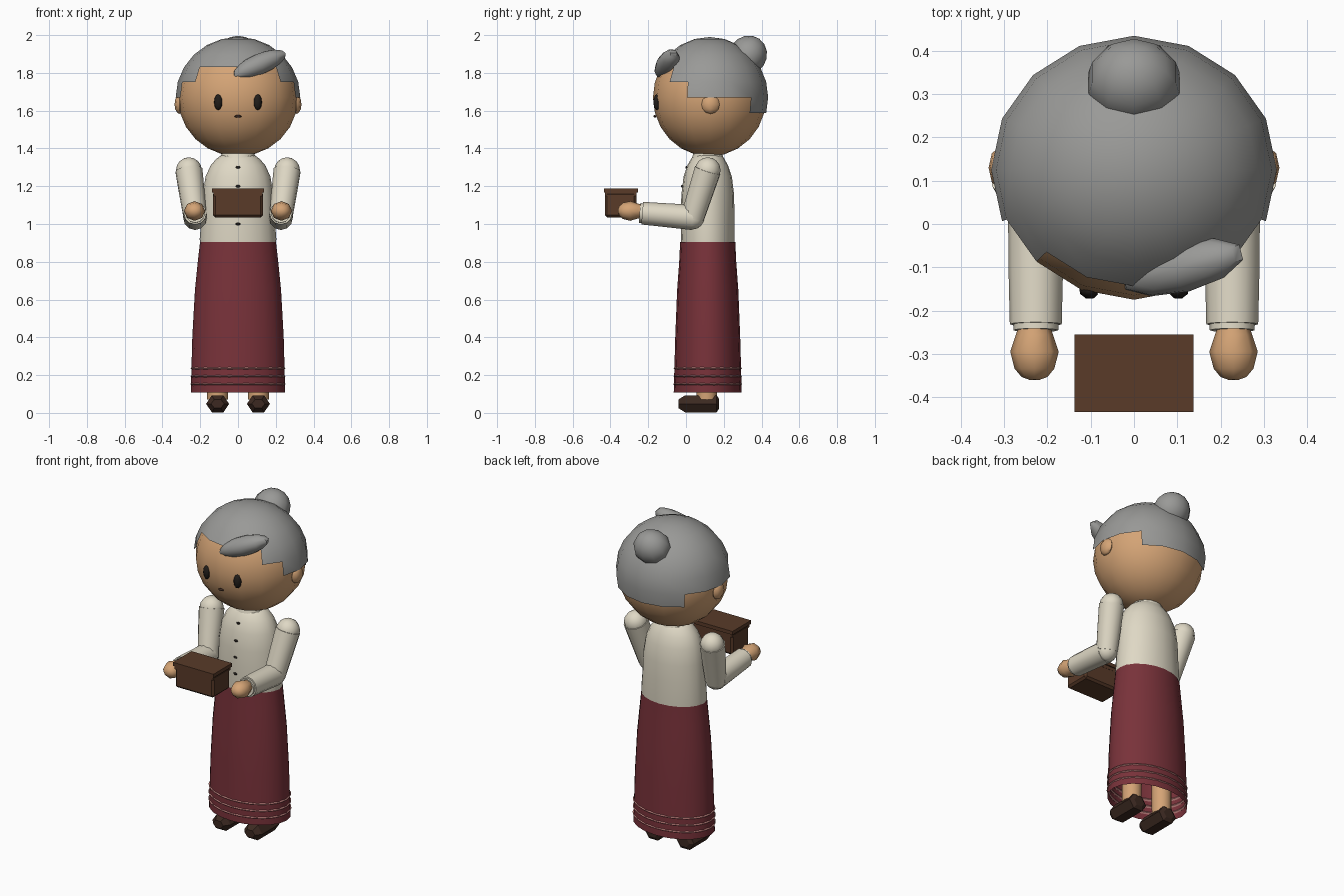
import bpy, bmesh, math
from mathutils import Vector, Matrix, Euler

if "Cube" in bpy.data.objects:
    bpy.data.objects.remove(bpy.data.objects["Cube"])

CY = 0.115  # body axis depth


def material(name, r, g, b):
    m = bpy.data.materials.new(name)
    m.diffuse_color = (r, g, b, 1)
    m.use_nodes = True
    m.node_tree.nodes["Principled BSDF"].inputs["Base Color"].default_value = m.diffuse_color
    return m


SKIN = material("skin", 0.66, 0.37, 0.18)
HAIR = material("grey_hair", 0.32, 0.32, 0.31)
CREAM = material("cream", 0.74, 0.69, 0.56)
RED = material("dark_red", 0.19, 0.032, 0.042)
PINK = material("pink", 0.48, 0.2, 0.19)
WOOD = material("wood", 0.1, 0.043, 0.022)
DARK = material("dark", 0.015, 0.012, 0.01)
LEATHER = material("leather", 0.045, 0.022, 0.015)


def finish(name, bm, mat, angle=50):
    bmesh.ops.recalc_face_normals(bm, faces=bm.faces)
    me = bpy.data.meshes.new(name)
    bm.to_mesh(me)
    bm.free()
    me.materials.append(mat)
    ob = bpy.data.objects.new(name, me)
    bpy.context.collection.objects.link(ob)
    if angle:
        bpy.ops.object.select_all(action='DESELECT')
        ob.select_set(True)
        bpy.context.view_layer.objects.active = ob
        bpy.ops.object.shade_smooth_by_angle(angle=math.radians(angle))
    return ob


def ball(name, loc, rad, mat, seg=10, rings=8, rot=(0, 0, 0), angle=50):
    bm = bmesh.new()
    M = Matrix.LocRotScale(Vector(loc), Euler(rot), Vector(rad))
    bmesh.ops.create_uvsphere(bm, u_segments=seg, v_segments=rings, radius=1, matrix=M)
    return finish(name, bm, mat, angle)


def box(name, loc, size, mat, bevel=0):
    bm = bmesh.new()
    bmesh.ops.create_cube(bm, size=1, matrix=Matrix.LocRotScale(Vector(loc), None, Vector(size)))
    if bevel:
        bmesh.ops.bevel(bm, geom=bm.edges[:], offset=bevel, segments=1, affect='EDGES')
    return finish(name, bm, mat, 0)


def loft(name, a, b, rings, mat, n=16, caps=True, angle=50, spin=0):
    """Elliptical rings (t, rx, ry) strung along the line from a to b."""
    a, b = Vector(a), Vector(b)
    q = (b - a).to_track_quat('Z', 'Y')
    bm = bmesh.new()
    loops = []
    for t, rx, ry in rings:
        c = a.lerp(b, t)
        loops.append([bm.verts.new(c + q @ Vector((
            rx * math.cos(2 * math.pi * i / n + spin),
            ry * math.sin(2 * math.pi * i / n + spin), 0))) for i in range(n)])
    for l0, l1 in zip(loops, loops[1:]):
        for i in range(n):
            j = (i + 1) % n
            bm.faces.new((l0[i], l0[j], l1[j], l1[i]))
    if caps:
        bm.faces.new(loops[0])
        bm.faces.new(loops[-1])
    return finish(name, bm, mat, angle)


def upright(name, profile, mat, x=0, y=CY, **kw):
    return loft(name, (x, y, 0), (x, y, 1), profile, mat, **kw)


# head
HC = Vector((0, 0.125, 1.67))
ball("head", HC, (0.318, 0.30, 0.312), SKIN, 16, 12)

# hair cap: sphere cut away in steps below the hairline
bm = bmesh.new()
bmesh.ops.create_uvsphere(bm, u_segments=16, v_segments=12, radius=1)
gone = []
for f in bm.faces:
    c = f.calc_center_median()
    az = abs(math.degrees(math.atan2(c.x, -c.y)))
    lat = math.degrees(math.asin(c.z / c.length))
    limit = 30 if az < 45 else 15 if az < 67.5 else 0 if az < 135 else -15
    if lat < limit:
        gone.append(f)
bmesh.ops.delete(bm, geom=gone, context='FACES')
bm.transform(Matrix.LocRotScale(HC, None, Vector((0.33, 0.31, 0.32))))
finish("hair_cap", bm, HAIR)
ball("hair_bun", (0, 0.327, 1.893), (0.11, 0.1, 0.107), HAIR, 10, 8, (-0.6, 0, 0))
ball("hair_fringe", (0.112, -0.1, 1.845), (0.16, 0.058, 0.055), HAIR, 10, 8, (0, -0.4, 0.25))

# face
for s in (-1, 1):
    ball("eye", (s * 0.105, -0.155, 1.645), (0.023, 0.018, 0.042), DARK, 8, 6, (0, 0, s * 0.35))
    ball("ear", (s * 0.31, 0.13, 1.633), (0.026, 0.048, 0.05), SKIN, 8, 6)
ball("mouth", (0, -0.165, 1.57), (0.019, 0.008, 0.007), LEATHER, 8, 6)

# neck, collar, blouse
upright("neck", [(1.3, 0.06, 0.06), (1.42, 0.06, 0.06)], SKIN)
upright("collar", [(1.345, 0.095, 0.085), (1.378, 0.085, 0.075)], CREAM)
upright("blouse", [(0.85, 0.195, 0.138), (0.92, 0.203, 0.142), (1.05, 0.192, 0.141),
                   (1.15, 0.188, 0.14), (1.25, 0.172, 0.128), (1.31, 0.145, 0.108),
                   (1.345, 0.115, 0.088), (1.37, 0.08, 0.068)], CREAM, n=20)
for z, y in ((1.3, 0.002), (1.2, -0.02), (1.1, -0.026), (1.0, -0.027)):
    ball("button", (0, y, z), (0.013, 0.006, 0.007), DARK, 8, 6)

# skirt, open at the hem, with trim rings
upright("skirt", [(0.108, 0.25, 0.18), (0.4, 0.242, 0.172), (0.65, 0.228, 0.162),
                  (0.8, 0.213, 0.151), (0.905, 0.201, 0.146)], RED, n=20, caps=False)
for k, z in enumerate((0.152, 0.194, 0.236)):
    h, rx, ry = 0.009, 0.249 - k * 0.001, 0.179 - k * 0.001
    upright("skirt_trim", [(z - h, rx - 0.006, ry - 0.006), (z, rx + 0.004, ry + 0.004),
                           (z + h, rx - 0.006, ry - 0.006), (z, rx - 0.012, ry - 0.012),
                           (z - h, rx - 0.006, ry - 0.006)], PINK, n=32, caps=False)

# arms, hands, legs, shoes
for s in (-1, 1):
    shoulder = (s * 0.26, 0.115, 1.285)
    elbow = (s * 0.227, 0.035, 1.035)
    wrist = (s * 0.227, -0.24, 1.058)
    ball("shoulder", shoulder, (0.068, 0.068, 0.068), CREAM, 12, 8)
    loft("upper_sleeve", shoulder, elbow, [(0, 0.073, 0.071), (0.5, 0.068, 0.067),
                                           (1, 0.061, 0.063)], CREAM, n=12)
    ball("elbow", elbow, (0.062, 0.062, 0.064), CREAM, 12, 8)
    loft("forearm_sleeve", elbow, wrist, [(0, 0.064, 0.067), (0.5, 0.063, 0.063),
                                          (0.97, 0.06, 0.06)], CREAM, n=12)
    loft("cuff", elbow, wrist, [(0.95, 0.052, 0.052), (1.02, 0.052, 0.052)], CREAM, n=12)
    hand_root = (s * 0.23, -0.23, 1.068)
    loft("hand", hand_root, (s * 0.23, -0.36, 1.07),
         [(0, 0.034, 0.034), (0.2, 0.043, 0.04), (0.5, 0.056, 0.052), (0.8, 0.046, 0.043),
          (0.95, 0.03, 0.025), (1, 0.012, 0.01)], SKIN, n=8, angle=60)
    upright("leg", [(0.07, 0.055, 0.055), (0.6, 0.06, 0.06)], SKIN, x=s * 0.108, y=0.11, n=12)
    loft("shoe", (s * 0.108, 0.175, 0.048), (s * 0.108, -0.04, 0.048),
         [(0, 0.036, 0.03), (0.06, 0.061, 0.052), (0.84, 0.061, 0.052), (1, 0.035, 0.026)],
         LEATHER, n=6, angle=0)

# carried chest
box("chest_body", (0, -0.346, 1.102), (0.264, 0.166, 0.135), WOOD, 0.012)
box("chest_band", (0, -0.346, 1.157), (0.262, 0.168, 0.02), WOOD)
box("chest_lid", (0, -0.345, 1.178), (0.276, 0.18, 0.022), WOOD)
